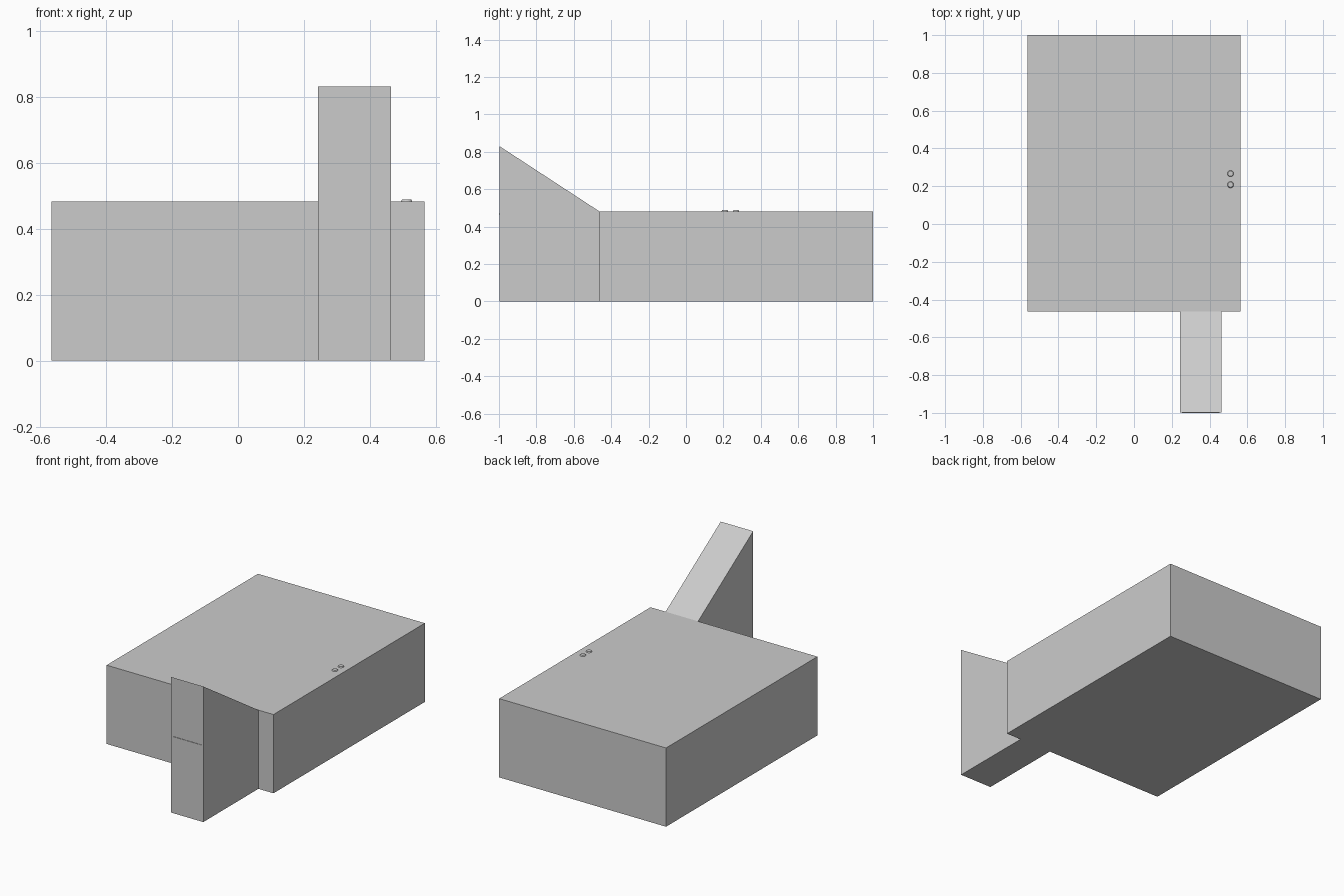
import bpy, bmesh

if "Cube" in bpy.data.objects:
    bpy.data.objects.remove(bpy.data.objects["Cube"])


def finish(bm, name):
    bmesh.ops.recalc_face_normals(bm, faces=bm.faces)
    mesh = bpy.data.meshes.new(name)
    bm.to_mesh(mesh)
    bm.free()
    obj = bpy.data.objects.new(name, mesh)
    bpy.context.collection.objects.link(obj)
    return obj


def extrude_side(name, profile, x0, x1):
    """Sweep a (y, z) side profile from x0 to x1."""
    bm = bmesh.new()
    face = bm.faces.new([bm.verts.new((x0, y, z)) for y, z in profile])
    new = bmesh.ops.extrude_face_region(bm, geom=[face])["geom"]
    verts = [v for v in new if isinstance(v, bmesh.types.BMVert)]
    bmesh.ops.translate(bm, verts=verts, vec=(x1 - x0, 0, 0))
    return finish(bm, name)


TOP = 0.482      # top of the main block
JOIN = -0.464    # front of the main block

# Main block
extrude_side("main_block", [(JOIN, 0), (1, 0), (1, TOP), (JOIN, TOP)], -0.565, 0.565)

# Sloped arm on the front
extrude_side("sloped_arm", [(-0.997, 0), (JOIN, 0), (JOIN, TOP), (-0.997, 0.83)], 0.243, 0.463)

# Thin strip across the arm's front face
extrude_side("front_strip", [(-1, 0.466), (-0.997, 0.466), (-0.997, 0.470), (-1, 0.470)], 0.254, 0.452)

# Two small buttons on top
for i, y in enumerate((0.208, 0.267)):
    bm = bmesh.new()
    bmesh.ops.create_cone(bm, cap_ends=True, segments=16, radius1=0.017, radius2=0.014, depth=0.006)
    bmesh.ops.translate(bm, verts=bm.verts, vec=(0.511, y, TOP + 0.003))
    finish(bm, f"button_{i + 1}")
